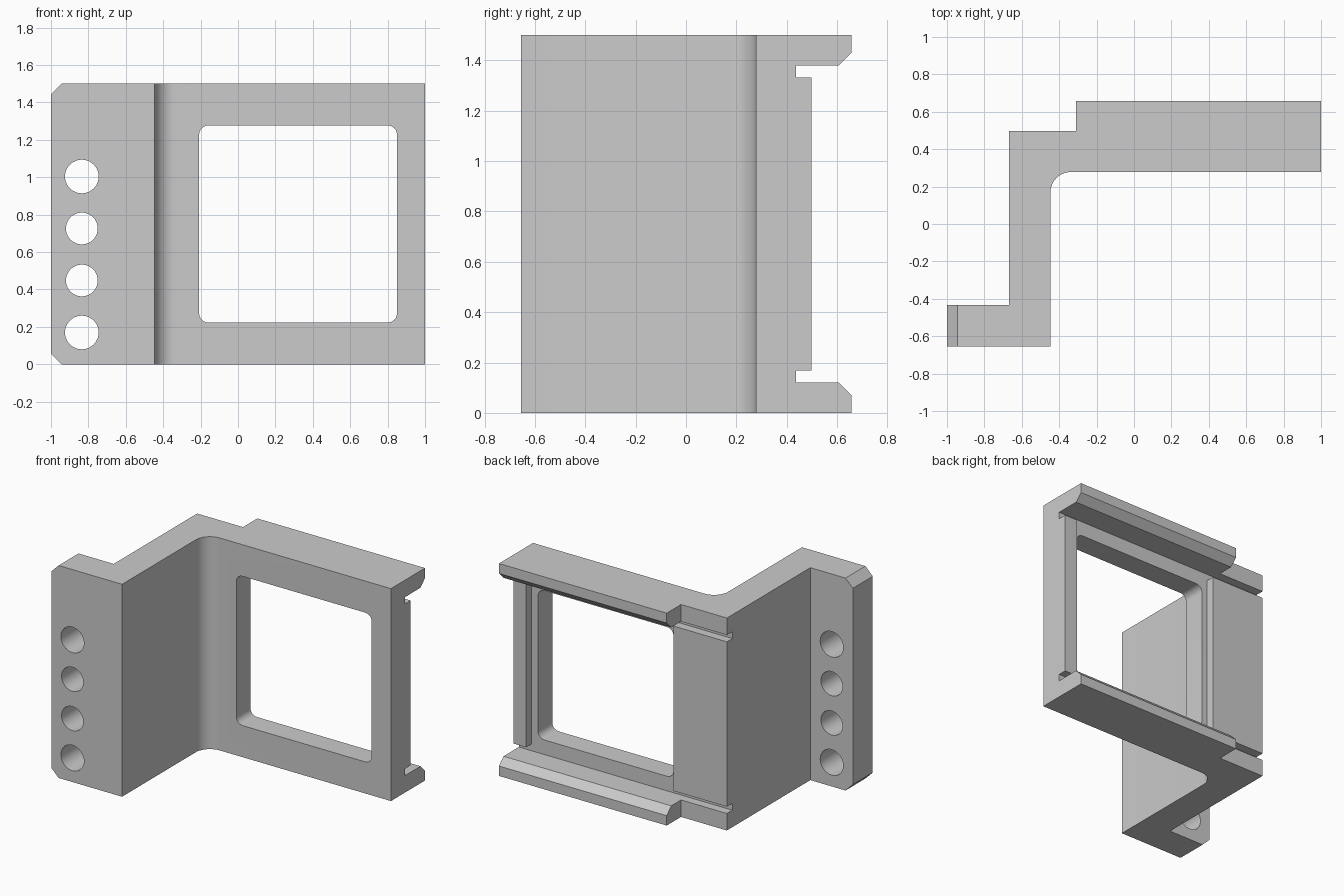
import bpy, bmesh
from math import sin, cos, pi, radians
from mathutils import Vector

default = bpy.data.objects.get("Cube")
if default:
    bpy.data.objects.remove(default, do_unlink=True)

grey = bpy.data.materials.new("plain grey")
grey.use_nodes = True
grey.diffuse_color = (0.6, 0.6, 0.6, 1)
grey.node_tree.nodes["Principled BSDF"].inputs["Base Color"].default_value = grey.diffuse_color


def arc(cx, cy, r, start, end, steps=10):
    angles = [radians(start + (end - start) * i / steps) for i in range(steps + 1)]
    return [(cx + r * cos(a), cy + r * sin(a)) for a in angles]


def prism(name, outline, axis, low, high):
    """Extrude a 2D outline along an axis; outline holds the other two coordinates in order."""
    bm = bmesh.new()
    verts = []
    for p in outline:
        co = list(p)
        co.insert(axis, low)
        verts.append(bm.verts.new(co))
    face = bm.faces.new(verts)
    ext = bmesh.ops.extrude_face_region(bm, geom=[face])
    shift = Vector((0, 0, 0))
    shift[axis] = high - low
    moved = [v for v in ext["geom"] if isinstance(v, bmesh.types.BMVert)]
    bmesh.ops.translate(bm, verts=moved, vec=shift)
    bmesh.ops.recalc_face_normals(bm, faces=bm.faces)
    mesh = bpy.data.meshes.new(name)
    bm.to_mesh(mesh)
    bm.free()
    mesh.materials.append(grey)
    obj = bpy.data.objects.new(name, mesh)
    bpy.context.collection.objects.link(obj)
    return obj


def cut(target, cutter):
    mod = target.modifiers.new("cut", 'BOOLEAN')
    mod.operation = 'DIFFERENCE'
    mod.solver = 'EXACT'
    mod.object = cutter
    bpy.context.view_layer.objects.active = target
    bpy.ops.object.modifier_apply(modifier=mod.name)
    bpy.data.objects.remove(cutter, do_unlink=True)


HEIGHT = 1.5
MID = HEIGHT / 2
PLATE_FRONT, SLAB_BACK, GROOVE = 0.278, 0.498, 0.437

# Z-shaped bracket with a rounded inner corner and a stepped back
plan = [(-1, -0.655), (-0.447, -0.655)]
plan += arc(-0.337, PLATE_FRONT - 0.11, 0.11, 180, 90)
plan += [(1, PLATE_FRONT), (1, 0.658), (-0.31, 0.658), (-0.31, SLAB_BACK),
         (-0.668, SLAB_BACK), (-0.668, -0.433), (-1, -0.433)]
bracket = prism("bracket", plan, 2, 0, HEIGHT)

# Rail channel: undercut grooves and bevelled lips, mirrored about mid height
lower = [(0.71, 0.018), (0.608, 0.12), (GROOVE, 0.12), (GROOVE, 0.168), (SLAB_BACK, 0.168)]
upper = [(y, HEIGHT - z) for y, z in reversed(lower)]
cut(bracket, prism("channel_cutter", lower + upper, 0, -0.8, 1.1))

# Shallow recess behind the window
cut(bracket, prism("recess_cutter", [(-0.25, 0.12), (0.9, 0.12), (0.9, HEIGHT - 0.12),
                                     (-0.25, HEIGHT - 0.12)], 1, GROOVE, 0.55))

# Window with rounded corners
x0, x1, half, r = -0.208, 0.85, 0.527, 0.05
window = []
for cx, cz, start in ((x1 - r, MID + half - r, 0), (x0 + r, MID + half - r, 90),
                      (x0 + r, MID - half + r, 180), (x1 - r, MID - half + r, 270)):
    window += arc(cx, cz, r, start, start + 90, 6)
cut(bracket, prism("window_cutter", window, 1, 0.2, 0.6))

# Row of holes in the mounting flange
for i, radius in enumerate((0.09, 0.085, 0.085, 0.09)):
    ring = arc(-0.835, 0.17 + 0.278 * i, radius, 0, 360, 40)[:-1]
    cut(bracket, prism("hole_cutter", ring, 1, -0.8, -0.3))

# Chamfered outer corners of the flange
for z, s in ((0, 1), (HEIGHT, -1)):
    corner = [(-1.1, z + s * 0.157), (-0.843, z - s * 0.1), (-1.1, z - s * 0.1)]
    cut(bracket, prism("chamfer_cutter", corner, 1, -0.8, -0.3))

# Smooth the fillets and holes, keep the edges sharp
bpy.ops.object.select_all(action='DESELECT')
bracket.select_set(True)
bpy.context.view_layer.objects.active = bracket
bpy.ops.object.shade_smooth_by_angle(angle=radians(30))
